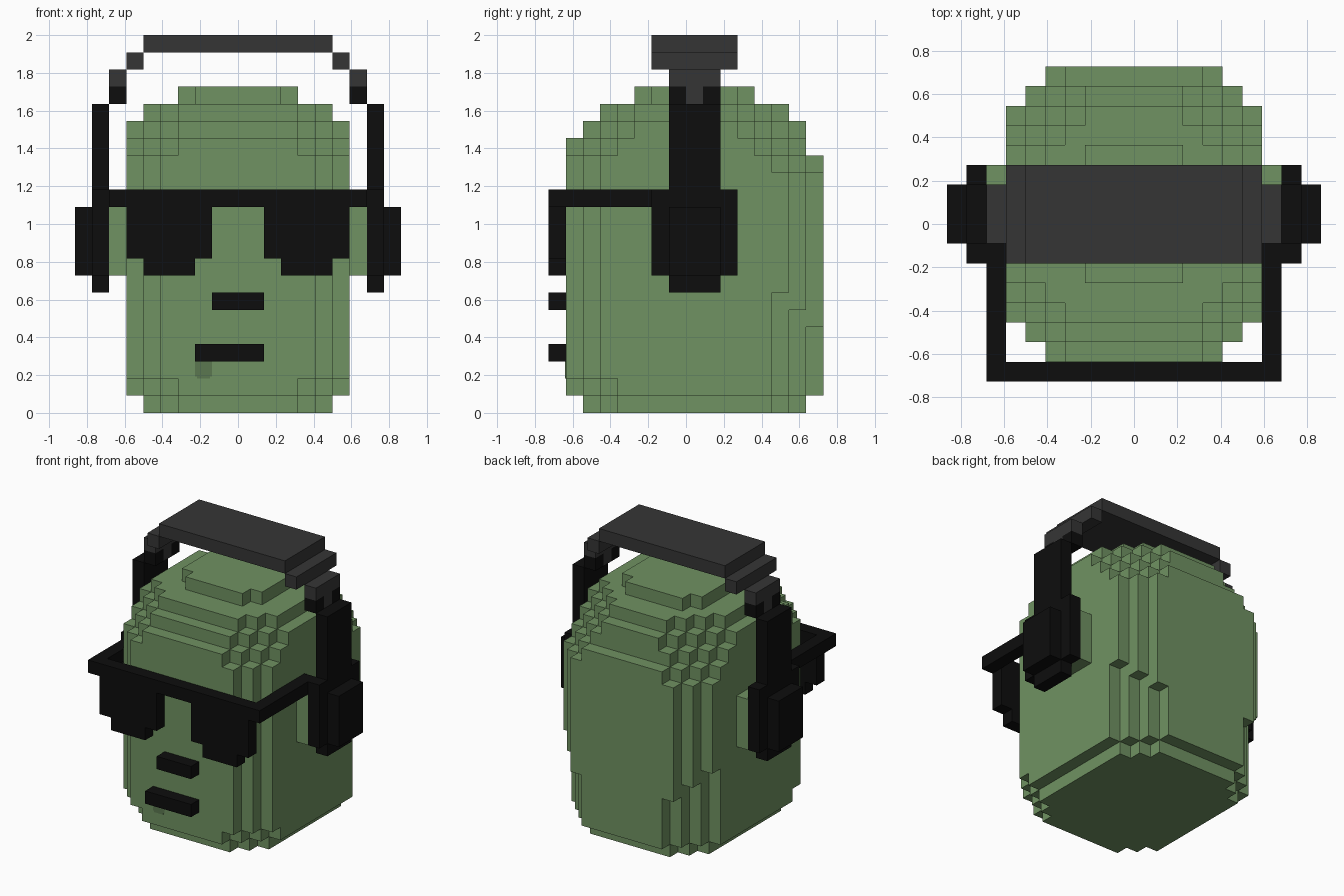
import bpy
import bmesh
from mathutils import Vector

if "Cube" in bpy.data.objects:
    bpy.data.objects.remove(bpy.data.objects["Cube"])

V = 2 / 22  # edge of one block


def material(name, rgb):
    m = bpy.data.materials.new(name)
    m.use_nodes = True
    m.diffuse_color = (*rgb, 1)
    bsdf = m.node_tree.nodes["Principled BSDF"]
    bsdf.inputs["Base Color"].default_value = (*rgb, 1)
    bsdf.inputs["Roughness"].default_value = 0.9
    return m


GREEN = material("skin_green", (0.162, 0.287, 0.122))
DARK_GREEN = material("blemish_green", (0.105, 0.184, 0.08))
BLACK = material("black", (0.004, 0.004, 0.004))
GREY = material("band_grey", (0.036, 0.036, 0.036))


def finish(name, bm, mat):
    mesh = bpy.data.meshes.new(name)
    bm.to_mesh(mesh)
    bm.free()
    mesh.materials.append(mat)
    ob = bpy.data.objects.new(name, mesh)
    bpy.context.collection.objects.link(ob)
    return ob


def blocks(name, mat, boxes, mirror=False):
    """Boxes as (x0, x1, y0, y1, z0, z1) in block units."""
    bm = bmesh.new()
    for x0, x1, y0, y1, z0, z1 in boxes:
        for side in ((1, -1) if mirror else (1,)):
            verts = bmesh.ops.create_cube(bm, size=V)["verts"]
            size = Vector((x1 - x0, y1 - y0, z1 - z0))
            centre = Vector((side * (x0 + x1), y0 + y1, z0 + z1)) * V / 2
            bmesh.ops.scale(bm, vec=size, verts=verts)
            bmesh.ops.translate(bm, vec=centre, verts=verts)
    return finish(name, bm, mat)


# Head layers: side, front and back insets, then front and back corner cuts
LAYERS = {
    0: (1, 1, 1, 4, 4),
    1: (0, 0, 0, 3, 3),
    14: (0, 0, 0, 2, 3),
    15: (0, 0, 1, 3, 4),
    16: (0, 1, 1, 4, 5),
    17: (1, 2, 2, 5, 6),
    18: (3, 4, 4, 8, 8),
}
WIDE, DEEP, TALL = 13, 15, 19


def in_head(i, j, k):
    if not (0 <= i < WIDE and 0 <= j < DEEP and 0 <= k < TALL):
        return False
    side, front, back, front_cut, back_cut = LAYERS.get(k, (0, 0, 0, 2, 2))
    a, b = min(i, WIDE - 1 - i), DEEP - 1 - j
    # the nape corners are cut deeper in a rising staircase
    if back_cut == 2 and k < 7 - a:
        back_cut = 3
    return (a >= side and j >= front and b >= back
            and a + j >= front_cut and a + b >= back_cut)


def head():
    bm = bmesh.new()
    corners = {}

    def corner(p):
        key = tuple(round(c) for c in p)
        if key not in corners:
            corners[key] = bm.verts.new(
                ((key[0] - WIDE / 2) * V, (key[1] - 7) * V, key[2] * V))
        return corners[key]

    for i in range(WIDE):
        for j in range(DEEP):
            for k in range(TALL):
                if not in_head(i, j, k):
                    continue
                mid = Vector((i + 0.5, j + 0.5, k + 0.5))
                for axis in range(3):
                    for sign in (-1, 1):
                        n = Vector((0, 0, 0))
                        n[axis] = sign
                        if in_head(i + int(n.x), j + int(n.y), k + int(n.z)):
                            continue
                        u = Vector((0, 0, 0))
                        u[(axis + 1) % 3] = 0.5
                        w = n.cross(u)
                        c = mid + n / 2
                        bm.faces.new([corner(p) for p in
                                      (c - u - w, c + u - w, c + u + w, c - u + w)])
    # merge coplanar block faces into larger flat faces
    bmesh.ops.dissolve_limit(bm, angle_limit=0.01, verts=bm.verts, edges=bm.edges)
    return finish("head", bm, GREEN)


head()
blocks("ears", GREEN, [(6.5, 7.5, -2, 3, 8, 12)], mirror=True)

# Face
blocks("nose", BLACK, [(-1.5, 1.5, -8, -7, 6, 7)])
blocks("mouth", BLACK, [(-2.5, 1.5, -8, -7, 3, 4)])
blocks("chin_blemish", DARK_GREEN, [(-2.5, -1.5, -7.05, -7, 2.12, 3),
                                    (-2.38, -1.62, -7.05, -7, 2, 2.12)])

# Sunglasses
blocks("glasses_bar", BLACK, [(-7.5, 7.5, -8, -7, 12, 13)])
blocks("glasses_lenses", BLACK, [(1.5, 6.5, -8, -7, 9, 12),
                                 (2.5, 5.5, -8, -7, 8, 9)], mirror=True)
blocks("glasses_arms", BLACK, [(6.5, 7.5, -7, -1, 12, 13)], mirror=True)

# Headphones
blocks("headband_top", GREY, [(-5.5, 5.5, -2, 3, 21, 22)])
blocks("headband_steps", GREY, [(5.5, 6.5, -2, 3, 20, 21),
                                (6.5, 7.5, -1, 2, 19, 20),
                                (6.5, 7.5, 0, 1, 18, 19)], mirror=True)
blocks("headband_joints", BLACK, [(6.5, 7.5, -1, 0, 18, 19),
                                  (6.5, 7.5, 1, 2, 18, 19)], mirror=True)
blocks("headphone_straps", BLACK, [(7.5, 8.5, -1, 2, 13, 18)], mirror=True)
blocks("ear_cups", BLACK, [(7.5, 8.5, -2, 3, 8, 13),
                           (7.5, 8.5, -1, 2, 7, 8),
                           (8.5, 9.5, -1, 2, 8, 12)], mirror=True)
